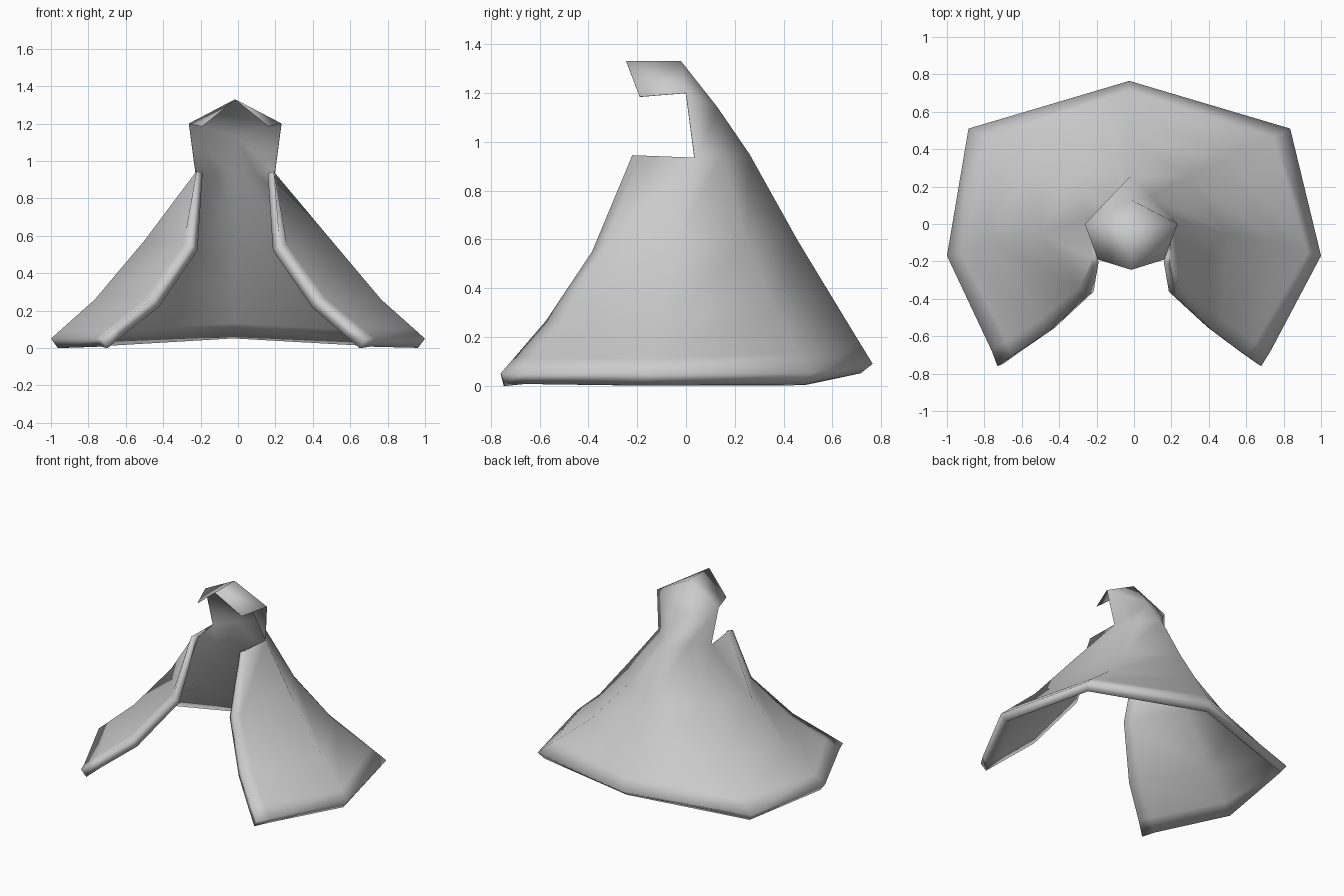
import bpy, bmesh
from mathutils import Vector

cube = bpy.data.objects.get("Cube")
if cube:
    bpy.data.objects.remove(cube)

# One cloth colour
cloth = bpy.data.materials.new("grey cloth")
cloth.use_nodes = True
GREY = (0.6, 0.6, 0.6, 1)
cloth.diffuse_color = GREY
cloth.node_tree.nodes["Principled BSDF"].inputs["Base Color"].default_value = GREY

# Half-cloak folds from hem to neck: x, y, z, cloth thickness weight
front = [(0.705, -0.76, 0.05, 1), (0.44, -0.575, 0.265, 0.95),
         (0.24, -0.385, 0.55, 0.85), (0.207, -0.22, 0.945, 0.6)]
flank = [(1.00, -0.17, 0.05, 1), (0.765, -0.10, 0.26, 0.6),
         (0.50, -0.05, 0.575, 0.15), (0.213, 0.035, 0.935, 0.05)]
rear = [(0.86, 0.51, 0.05, 1), (0.53, 0.36, 0.32, 0.6),
        (0.30, 0.25, 0.60, 0.25), (0.107, 0.148, 0.943, 0.05)]
spine = [(0, 0.765, 0.09, 1), (0, 0.60, 0.36, 0.6),
         (0, 0.455, 0.60, 0.25), (0, 0.26, 0.95, 0.05)]
# Hood points on one side (tip, front corner) and on the middle line
hood_side = [(0.248, 0.0, 1.2, 0.03), (0.178, -0.19, 1.185, 0.03)]
hood_mid = [(0, 0.13, 1.14, 0.03), (0, -0.02, 1.33, 0.03), (0, -0.245, 1.33, 0.03)]


def blend(a, b, t, weight):
    """Point between a and b with its own thickness weight."""
    return (*Vector(a[:3]).lerp(Vector(b[:3]), t), weight)


# Hem line running beside the front edge, then above the bottom edge
edging = [blend(a, b, 0.14, a[3] * 0.85) for a, b in zip(front, flank)]
columns = [front, edging, flank, rear, spine]
columns = [[c[0], blend(c[0], c[1], 0.3, 0.95)] + c[1:] for c in columns]

bm = bmesh.new()
layer = bm.verts.layers.deform.verify()


def add(p, side=1):
    """Add a point, mirrored by side; the cloak hangs slightly off centre."""
    shift = -0.015 if abs(p[0]) < 0.45 or abs(p[1]) > 0.3 else 0
    if p[1] > 0.5 or p[1] < -0.7:
        shift = -0.025
    v = bm.verts.new((side * p[0] + shift, p[1], p[2]))
    v[layer][0] = p[3]
    return v


def face(side, *vs):
    f = bm.faces.new(vs if side > 0 else vs[::-1])
    f.smooth = True


back = [add(p) for p in columns[-1]]
nape, crown, peak = [add(p) for p in hood_mid]

for side in (1, -1):
    cols = [[add(p, side) for p in col] for col in columns[:-1]] + [back]
    # Cape panels
    for a, b in zip(cols, cols[1:]):
        for i in range(len(a) - 1):
            face(side, a[i], b[i], b[i + 1], a[i + 1])
    # Neck panels, folded a different way on each side
    tip, brow = [add(p, side) for p in hood_side]
    neck_s, neck_b, neck_c = [c[-1] for c in cols[2:]]
    top = nape if side > 0 else tip
    face(side, neck_s, neck_b, top)
    face(side, neck_b, neck_c, top)
    face(side, neck_s if side > 0 else neck_c, nape, tip)
    # Hood panels
    face(side, tip, nape, crown)
    face(side, tip, crown, peak, brow)

mesh = bpy.data.meshes.new("hooded_cloak")
bm.to_mesh(mesh)
bm.free()
mesh.materials.append(cloth)
cloak = bpy.data.objects.new("hooded_cloak", mesh)
bpy.context.collection.objects.link(cloak)
cloak.vertex_groups.new(name="thickness")

# Thick hem that thins out into the hood
solid = cloak.modifiers.new("cloth_thickness", "SOLIDIFY")
solid.thickness = 0.062
solid.offset = -1
solid.vertex_group = "thickness"

bpy.context.view_layer.objects.active = cloak
cloak.select_set(True)
bpy.ops.object.modifier_apply(modifier=solid.name)
